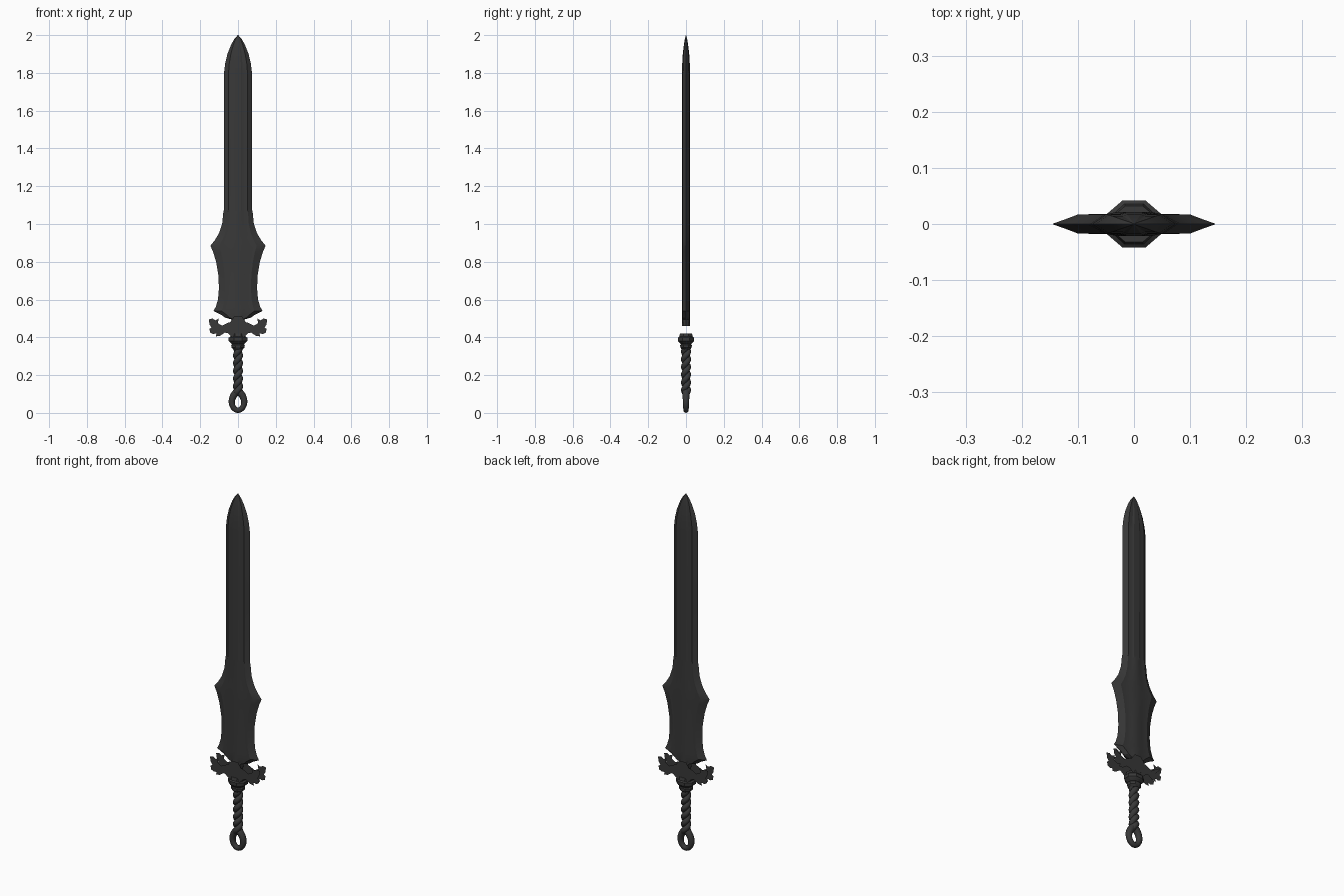
import bpy, bmesh, math

if "Cube" in bpy.data.objects:
    bpy.data.objects.remove(bpy.data.objects["Cube"])

steel = bpy.data.materials.new("dark_steel")
steel.use_nodes = True
color = (0.04, 0.04, 0.04, 1)
steel.diffuse_color = color
steel.node_tree.nodes["Principled BSDF"].inputs["Base Color"].default_value = color


def finish(name, bm, angle=30):
    bmesh.ops.recalc_face_normals(bm, faces=bm.faces)
    mesh = bpy.data.meshes.new(name)
    bm.to_mesh(mesh)
    bm.free()
    ob = bpy.data.objects.new(name, mesh)
    bpy.context.collection.objects.link(ob)
    mesh.materials.append(steel)
    bpy.ops.object.select_all(action="DESELECT")
    ob.select_set(True)
    bpy.context.view_layer.objects.active = ob
    bpy.ops.object.shade_smooth_by_angle(angle=math.radians(angle))
    return ob


def loft(name, rings, angle=30):
    """Skin a list of closed rings and cap both ends."""
    bm = bmesh.new()
    loops = [[bm.verts.new(p) for p in ring] for ring in rings]
    n = len(loops[0])
    for a, b in zip(loops, loops[1:]):
        for i in range(n):
            j = (i + 1) % n
            bm.faces.new((a[i], a[j], b[j], b[i]))
    bm.faces.new(loops[0])
    bm.faces.new(loops[-1])
    return finish(name, bm, angle)


def relief(name, outline, steps, mirror_x=False):
    """Raise an x-z outline in inset steps, mirrored front to back."""
    bm = bmesh.new()
    face = bm.faces.new([bm.verts.new((x, 0, z)) for x, z in outline])
    face.normal_update()
    if face.normal.y > 0:
        face.normal_flip()
    for inset, rise in steps:
        bmesh.ops.inset_region(bm, faces=[face], thickness=inset,
                               depth=0, use_even_offset=True)
        for v in face.verts:
            v.co.y -= rise
    ob = finish(name, bm)
    mod = ob.modifiers.new("Mirror", "MIRROR")
    mod.use_axis = (mirror_x, True, False)
    return ob


def tube(name, points, depth, cyclic=False):
    """Round rod along points given as (x, y, z, radius factor)."""
    cu = bpy.data.curves.new(name, "CURVE")
    cu.dimensions = "3D"
    cu.bevel_depth = depth
    cu.bevel_resolution = 4
    cu.use_fill_caps = True
    sp = cu.splines.new("POLY")
    sp.points.add(len(points) - 1)
    for p, (x, y, z, r) in zip(sp.points, points):
        p.co = (x, y, z, 1)
        p.radius = r
    sp.use_cyclic_u = cyclic
    ob = bpy.data.objects.new(name, cu)
    bpy.context.collection.objects.link(ob)
    cu.materials.append(steel)


# Blade: height, half width and half thickness, from root to point
blade = [(.46, .03, .02), (.495, .035, .021), (.505, .07, .021), (.52, .09, .021),
         (.54, .13, .021), (.56, .118, .021), (.6, .106, .021), (.66, .101, .021),
         (.73, .104, .021), (.8, .116, .021), (.85, .131, .021), (.885, .146, .021),
         (.915, .122, .021), (.95, .101, .021), (1, .084, .021), (1.06, .078, .021),
         (1.08, .073, .021), (1.4, .074, .021), (1.8, .074, .021), (1.85, .068, .02),
         (1.9, .056, .017), (1.95, .036, .011), (1.98, .019, .006), (2, .001, .001)]
section = [(1, 0), (.8, .5), (.68, .82), (.34, .84), (.22, 1), (0, 1)]
quarter = section[:-1]
loop = (section + [(-x, y) for x, y in reversed(quarter)]
        + [(-x, -y) for x, y in section[1:]]
        + [(x, -y) for x, y in reversed(section[1:-1])])
loft("blade", [[(w * x, t * y, z) for x, y in loop] for z, w, t in blade], 20)

# Guard wings shaped like beast heads with open jaws
wing = [(0, .435), (.035, .42), (.07, .425), (.095, .408), (.118, .405), (.112, .425),
        (.13, .417), (.147, .425), (.152, .445), (.14, .452), (.15, .467), (.155, .495),
        (.135, .5), (.12, .49), (.102, .5), (.107, .475), (.085, .462), (.05, .478),
        (0, .49)]
relief("guard_wings", wing, [(.003, .012), (.004, .01), (.004, .005)], True)
brow = [(.085, .452), (.108, .446), (.134, .47), (.142, .488), (.118, .476)]
relief("guard_brows", brow, [(.001, .027), (.004, .005)], True)
jaw = [(.078, .432), (.1, .416), (.132, .424), (.138, .437), (.108, .437)]
relief("guard_jaws", jaw, [(.001, .026), (.003, .004)], True)

# Guard centre with raised medallion
core = [(-.03, .4), (.03, .4), (.058, .425), (.055, .455), (.035, .49),
        (.02, .51), (-.02, .51), (-.035, .49), (-.055, .455), (-.058, .425)]
relief("guard_core", core, [(.001, .024), (.006, .006)])
disc = [(.03 * math.cos(a * math.pi / 8), .457 + .036 * math.sin(a * math.pi / 8))
        for a in range(16)]
relief("guard_medallion", disc, [(.001, .03), (.005, .004), (.005, -.004), (.007, .004)])

# Stepped eight-sided collar: height, half width, half depth
collar = [(.335, .022, .022), (.345, .034, .03), (.36, .036, .031), (.364, .031, .027),
          (.372, .04, .036), (.38, .049, .042), (.398, .049, .042), (.404, .04, .036),
          (.42, .038, .032)]
corners = [(math.cos(a), math.sin(a)) for a in
           [math.pi * (i + .5) / 4 for i in range(8)]]
k = math.cos(math.pi / 8)
loft("collar", [[(w * x / k, d * y / k, z) for x, y in corners] for z, w, d in collar])

# Twisted two-strand grip
for side, name in enumerate(("grip_strand_a", "grip_strand_b")):
    strand = []
    for i in range(73):
        f = i / 72
        a = math.pi * (6 * f + side)
        strand.append((.011 * math.cos(a), .011 * math.sin(a), .1 + .245 * f, 1))
    tube(name, strand, .0155)

# Teardrop ring pommel, thicker toward the grip
ring = []
for i in range(40):
    a = 2 * math.pi * i / 40
    lift = (1 + math.sin(a)) / 2
    ring.append((.032 * math.cos(a) * (1.08 - .45 * lift ** 3), 0,
                 .064 + .05 * math.sin(a), .95 + .35 * lift))
tube("pommel_ring", ring, .0148, True)
